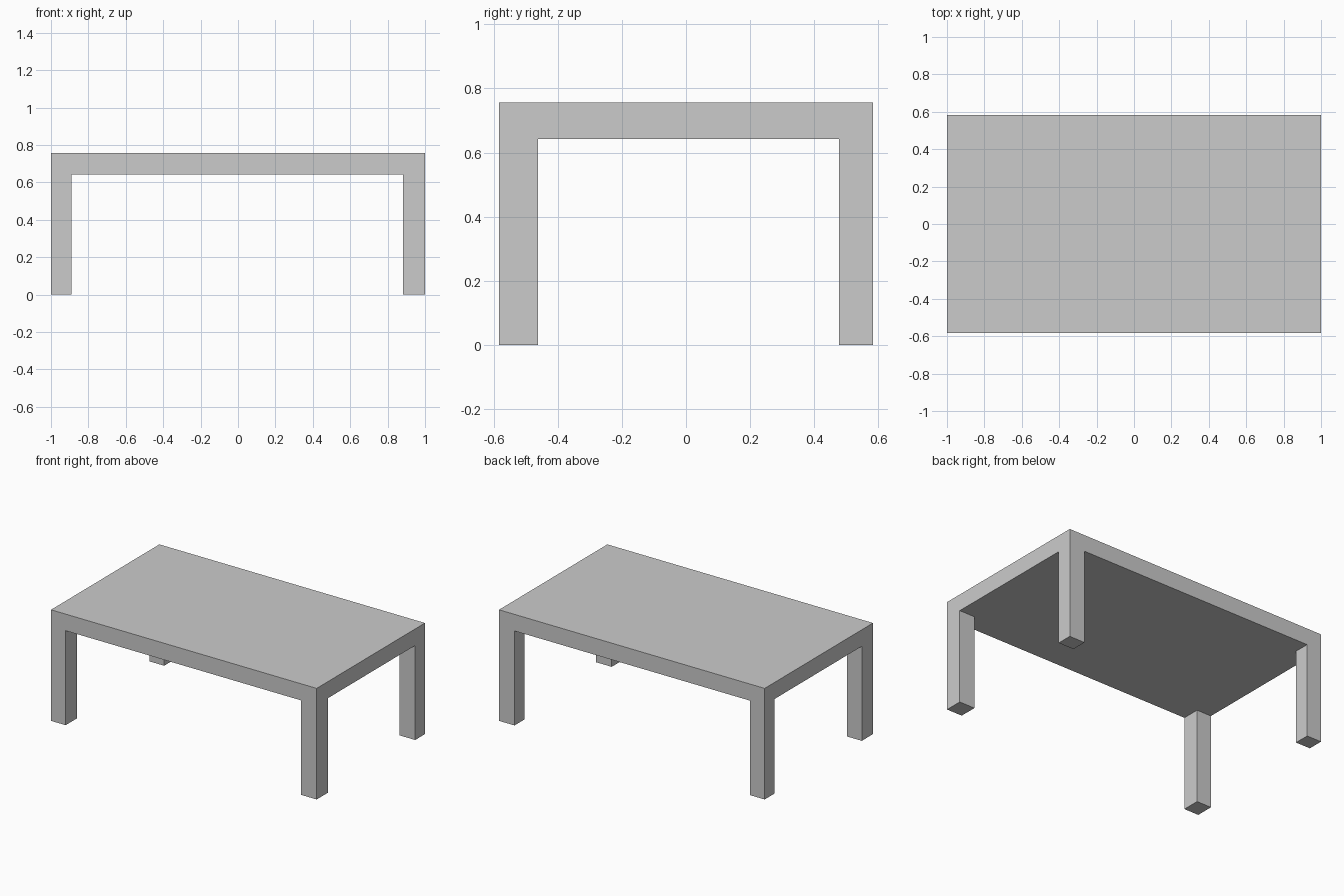
import bpy
import bmesh

if "Cube" in bpy.data.objects:
    bpy.data.objects.remove(bpy.data.objects["Cube"])

# Overall sizes
HX, HY = 1.0, 0.5825          # half length and half depth
TOP, UNDER = 0.756, 0.643     # top surface and underside of the slab
XS = [-HX, -0.89, 0.883, HX]  # leg edges along the length
YS = [-HY, -0.462, 0.477, HY]  # leg edges along the depth

bm = bmesh.new()

# Underside: 3 x 3 panels whose corner panels are the leg footprints
grid = [[bm.verts.new((x, y, UNDER)) for y in YS] for x in XS]
panels = {}
for i in range(3):
    for j in range(3):
        panels[i, j] = bm.faces.new((grid[i][j], grid[i][j + 1],
                                     grid[i + 1][j + 1], grid[i + 1][j]))


def extrude_to(faces, z):
    """Extrude faces straight up or down to height z."""
    geom = bmesh.ops.extrude_face_region(bm, geom=faces)["geom"]
    for item in geom:
        if isinstance(item, bmesh.types.BMVert):
            item.co.z = z


# Legs: the four corner panels pulled down to the floor
corners = [panels[i, j] for i in (0, 2) for j in (0, 2)]
outline = [e for e in bm.edges if e.is_boundary]
extrude_to(corners, 0.0)
bmesh.ops.delete(bm, geom=[f for f in corners if f.is_valid], context="FACES_ONLY")

# Slab: the outer rim pulled up, then closed with one flat top
rim = bmesh.ops.extrude_edge_only(bm, edges=outline)["geom"]
for item in rim:
    if isinstance(item, bmesh.types.BMVert):
        item.co.z = TOP
top_edges = [e for e in rim if isinstance(e, bmesh.types.BMEdge)
             and all(abs(v.co.z - TOP) < 1e-6 for v in e.verts)]
bmesh.ops.contextual_create(bm, geom=top_edges)

# Merge flat neighbours so the sides run cleanly into the legs
bmesh.ops.recalc_face_normals(bm, faces=bm.faces)
bmesh.ops.dissolve_limit(bm, angle_limit=0.01, verts=bm.verts, edges=bm.edges)

mesh = bpy.data.meshes.new("table")
bm.to_mesh(mesh)
bm.free()
bpy.context.collection.objects.link(bpy.data.objects.new("table", mesh))
